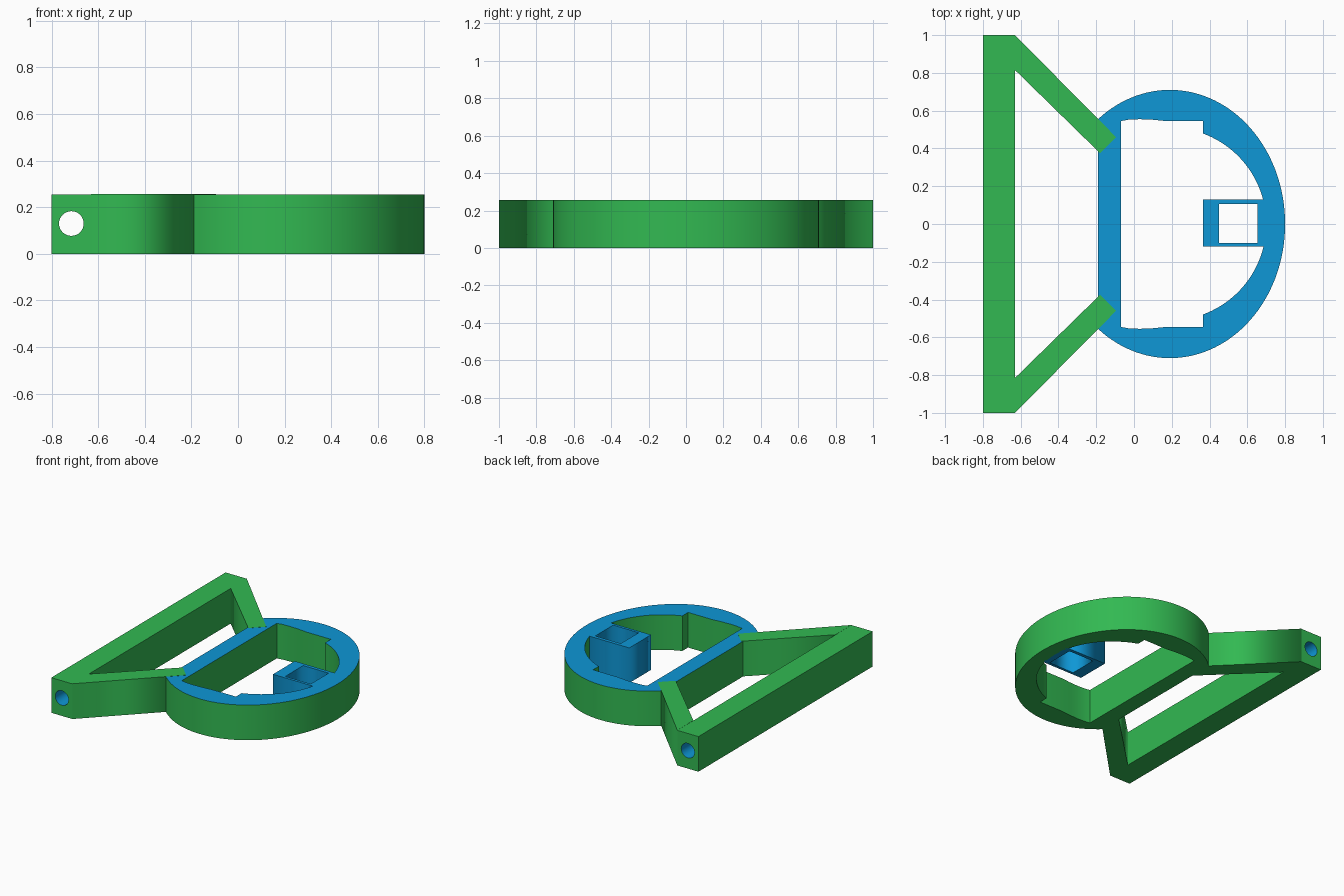
import bpy, bmesh, math
from mathutils import Vector

if "Cube" in bpy.data.objects:
    bpy.data.objects.remove(bpy.data.objects["Cube"])

H = 0.255                 # overall height
CX = 0.19                 # ring centre in x
BORE_X, BORE_Z, BORE_R = -0.715, 0.13, 0.053


def material(name, rgb):
    m = bpy.data.materials.new(name)
    m.diffuse_color = (*rgb, 1)
    m.use_nodes = True
    m.node_tree.nodes["Principled BSDF"].inputs["Base Color"].default_value = m.diffuse_color
    return m


GREEN = material("green", (0.032, 0.485, 0.084))
BLUE = material("blue", (0.0044, 0.309, 0.672))


def arc(cx, cy, a, b, t0, t1, n):
    """Points on an elliptical arc, angles in radians."""
    return [(cx + a * math.cos(t0 + (t1 - t0) * i / n),
             cy + b * math.sin(t0 + (t1 - t0) * i / n)) for i in range(n + 1)]


def prism(name, loops, depth, mats):
    """Extrude an outline (with optional holes) from z = 0 to depth."""
    cu = bpy.data.curves.new(name, 'CURVE')
    cu.dimensions = '2D'
    cu.fill_mode = 'BOTH'
    cu.extrude = depth / 2
    for loop in loops:
        sp = cu.splines.new('POLY')
        sp.points.add(len(loop) - 1)
        for p, (x, y) in zip(sp.points, loop):
            p.co = (x, y, 0, 1)
        sp.use_cyclic_u = True
    ob = bpy.data.objects.new(name, cu)
    bpy.context.collection.objects.link(ob)
    bpy.ops.object.select_all(action='DESELECT')
    ob.select_set(True)
    bpy.context.view_layer.objects.active = ob
    bpy.ops.object.convert(target='MESH')
    ob = bpy.context.view_layer.objects.active
    me = ob.data
    bm = bmesh.new()
    bm.from_mesh(me)
    bmesh.ops.remove_doubles(bm, verts=bm.verts, dist=1e-5)
    bmesh.ops.translate(bm, verts=bm.verts, vec=(0, 0, depth / 2))
    bmesh.ops.recalc_face_normals(bm, faces=bm.faces)
    bm.to_mesh(me)
    bm.free()
    me.materials.clear()
    for m in mats:
        me.materials.append(m)
    for p in me.polygons:
        p.material_index = 0
    return ob


def smooth(ob):
    bpy.ops.object.select_all(action='DESELECT')
    ob.select_set(True)
    bpy.context.view_layer.objects.active = ob
    bpy.ops.object.shade_smooth_by_angle(angle=math.radians(30))


def rect(x0, y0, x1, y1):
    return [(x0, y0), (x1, y0), (x1, y1), (x0, y1)]


# Ring: ellipse cut flat on one side, with a stepped round opening
t = math.acos(-0.38 / 0.61)
outer = arc(CX, 0, 0.61, 0.71, -t, t, 96)
a = math.acos(0.175 / 0.51)
upper = [(0.365, 0.545), (0.17, 0.545), (0.10, 0.552), (0.03, 0.555),
         (-0.03, 0.552), (-0.07, 0.545)]
lower = [(x, -y) for x, y in reversed(upper)]
inner = arc(CX, 0, 0.51, 0.51, -a, a, 48) + upper + lower
ring = prism("ring", [outer, inner], H, [GREEN, BLUE])
for p in ring.data.polygons:          # blue top face
    if p.normal.z > 0.5:
        p.material_index = 1
smooth(ring)

# Square socket standing inside the ring
prism("socket", [rect(0.365, -0.12, 0.70, 0.13), rect(0.45, -0.10, 0.655, 0.105)],
      H, [BLUE])

# Long bar with a lengthwise bore, drawn as a section and stood along y
section = [rect(-0.80, 0, -0.63, H),
           arc(BORE_X, BORE_Z, BORE_R, BORE_R, 0, 2 * math.pi * 31 / 32, 31)]
bar = prism("long_bar", section, 2.0, [GREEN, BLUE])
for v in bar.data.vertices:
    x, y, z = v.co
    v.co = Vector((x, 1 - z, y))
bar.data.update()
for p in bar.data.polygons:           # blue bore wall
    c = p.center
    if abs(p.normal.y) < 0.5 and math.hypot(c.x - BORE_X, c.z - BORE_Z) < BORE_R * 1.05:
        p.material_index = 1
smooth(bar)

# Diagonal braces from the bar ends to the ring
for side, s in (("back", 1), ("front", -1)):
    pts = [(-0.63, 1.0), (-0.63, 0.815), (-0.18, 0.375), (-0.095, 0.46)]
    prism(side + "_brace", [[(x, s * y) for x, y in pts]], H + 0.001, [GREEN])
